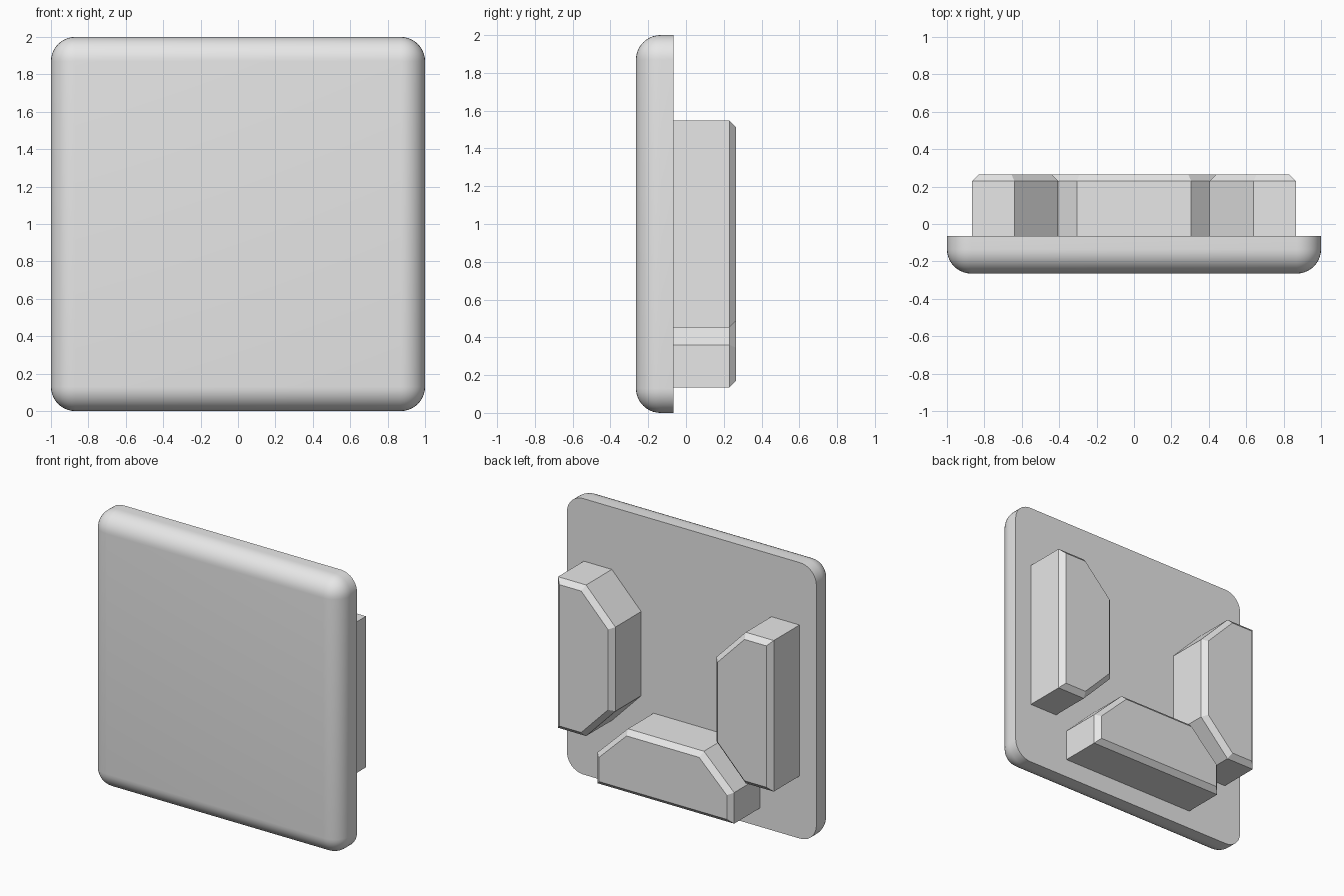
import bpy
import bmesh
from math import radians
from mathutils import Matrix, Vector

cube = bpy.data.objects.get("Cube")
if cube:
    bpy.data.objects.remove(cube, do_unlink=True)

grey = bpy.data.materials.new("plain_grey")
grey.use_nodes = True
colour = (0.8, 0.8, 0.8, 1)
grey.diffuse_color = colour
grey.node_tree.nodes["Principled BSDF"].inputs["Base Color"].default_value = colour

BACK, REAR = -0.065, 0.265     # back of the plate, rear of the pads
CHAMFER = 0.035


def add_object(name, bm):
    bmesh.ops.recalc_face_normals(bm, faces=bm.faces)
    mesh = bpy.data.meshes.new(name)
    bm.to_mesh(mesh)
    bm.free()
    mesh.materials.append(grey)
    obj = bpy.data.objects.new(name, mesh)
    bpy.context.collection.objects.link(obj)
    return obj


# Square plate, rounded everywhere except around its flat back
bm = bmesh.new()
bmesh.ops.create_cube(bm, size=1, matrix=Matrix.Translation((0, BACK - 0.1, 1))
                      @ Matrix.Diagonal((2, 0.2, 2, 1)))
rounded = [e for e in bm.edges if min(v.co.y for v in e.verts) < BACK - 0.1]
rounded += [e for e in bm.edges if e not in rounded
            and abs(e.verts[0].co.y - e.verts[1].co.y) > 0.1]
bmesh.ops.bevel(bm, geom=rounded, offset=0.13, offset_type='OFFSET',
                segments=10, profile=0.5, affect='EDGES')
plate = add_object("plate", bm)
bpy.context.view_layer.objects.active = plate
plate.select_set(True)
bpy.ops.object.shade_smooth_by_angle(angle=radians(35))
plate.select_set(False)

# Clipped-corner pad outline: x along the pad, z pointing to the plate centre
OUTLINE = [(-0.5475, 0), (0.5475, 0), (0.5475, 0.225),
           (0.305, 0.46), (-0.305, 0.46), (-0.5475, 0.225)]


def add_pad(name, angle):
    turn = (Matrix.Translation((0, 0, 1)) @ Matrix.Rotation(angle, 4, 'Y')
            @ Matrix.Translation((0, 0, -0.865)))
    bm = bmesh.new()
    face = bm.faces.new([bm.verts.new((x, BACK, z)) for x, z in OUTLINE])
    result = bmesh.ops.extrude_face_region(bm, geom=[face], use_keep_orig=True)
    top = [v for v in result["geom"] if isinstance(v, bmesh.types.BMVert)]
    bmesh.ops.translate(bm, verts=top, vec=Vector((0, REAR - BACK, 0)))
    bmesh.ops.recalc_face_normals(bm, faces=bm.faces)
    rim = [e for e in bm.edges if all(v.co.y > REAR - 0.001 for v in e.verts)]
    bmesh.ops.bevel(bm, geom=rim, offset=CHAMFER, offset_type='OFFSET',
                    segments=1, affect='EDGES')
    bm.transform(turn)
    add_object(name, bm)


# Three matching pads on the back
add_pad("bottom_pad", 0)
add_pad("left_pad", radians(-90))
add_pad("right_pad", radians(90))
